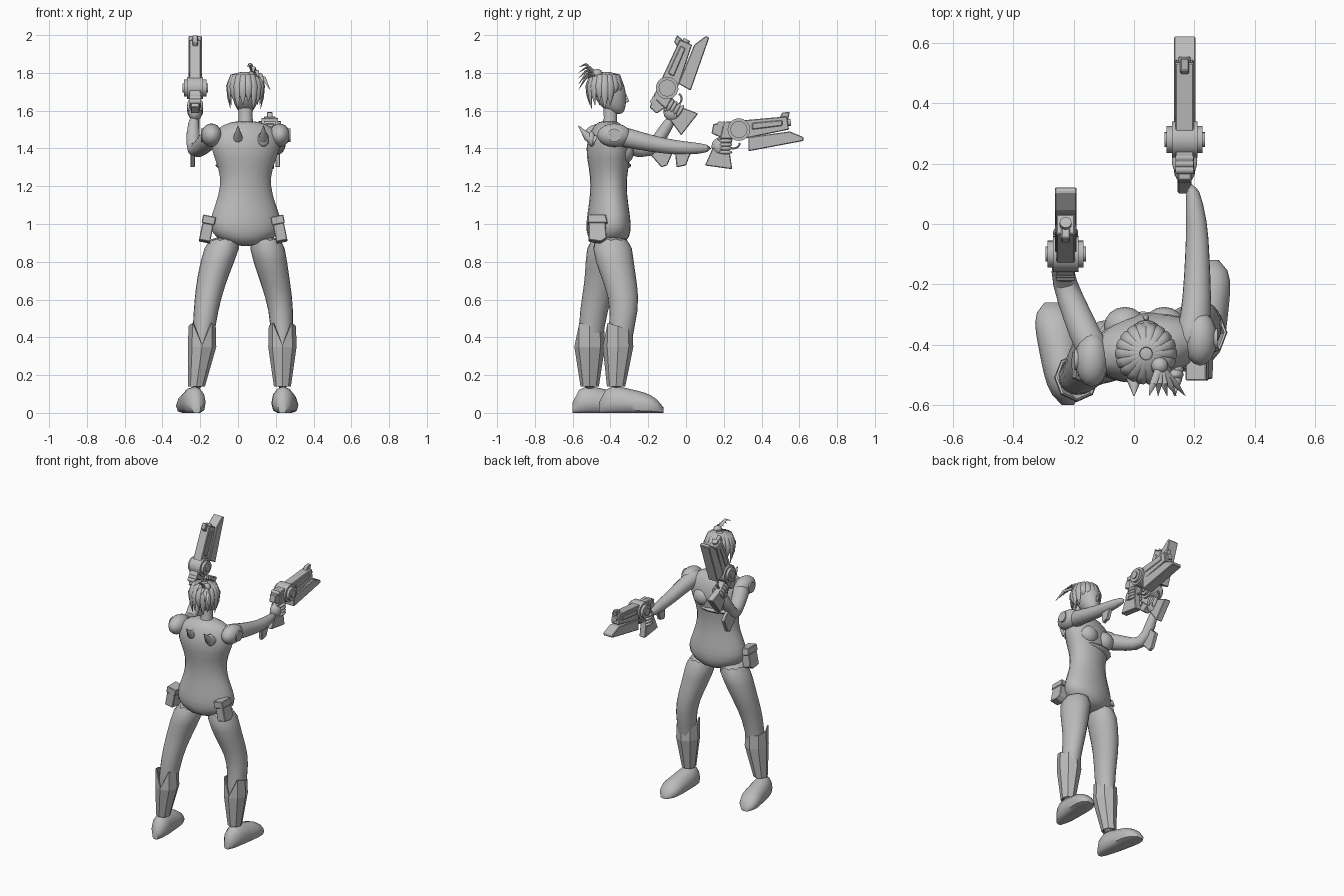
import bpy, bmesh, math
from mathutils import Vector, Matrix

default_cube = bpy.data.objects.get("Cube")
if default_cube:
    bpy.data.objects.remove(default_cube)

colour = (.5, .5, .5, 1)
grey = bpy.data.materials.new("plain_grey")
grey.use_nodes = True
grey.diffuse_color = colour
grey.node_tree.nodes["Principled BSDF"].inputs["Base Color"].default_value = colour

UP = Vector((0, 0, 1))
FORWARD = Vector((0, 1, 0))
ACROSS = Vector((1, 0, 0))
TWISTED = Vector((1, .2, 0))
IDENTITY = Matrix.Identity(4)
smooth_parts = []


def finish(name, bm, matrix=IDENTITY, smooth=True):
    bmesh.ops.recalc_face_normals(bm, faces=bm.faces)
    mesh = bpy.data.meshes.new(name)
    bm.to_mesh(mesh)
    bm.free()
    mesh.materials.append(grey)
    part = bpy.data.objects.new(name, mesh)
    part.matrix_world = matrix
    bpy.context.collection.objects.link(part)
    if smooth:
        smooth_parts.append(part)
    return part


def tube(name, rings, sides=10, axis=None, ref=ACROSS, soft=False,
         smooth=True, matrix=IDENTITY, caps=True):
    """Loft elliptical rings (point, half width, half depth) along a path."""
    bm = bmesh.new()
    points = [Vector(point) for point, width, depth in rings]
    last = len(points) - 1
    grow = 1.06 if soft else 1
    loops = []
    for i, (point, width, depth) in enumerate(rings):
        along = axis or (points[min(i + 1, last)] - points[max(i - 1, 0)]).normalized()
        side = (ref - along * ref.dot(along)).normalized()
        front = along.cross(side)
        angles = [math.tau * k / sides for k in range(sides)]
        loops.append([bm.verts.new(points[i] + grow * (side * width * math.cos(a) + front * depth * math.sin(a)))
                      for a in angles])
    for lower, upper in zip(loops, loops[1:]):
        for k in range(sides):
            bm.faces.new((lower[k - 1], lower[k], upper[k], upper[k - 1]))
    if caps:
        bm.faces.new(loops[0])
        bm.faces.new(loops[last])
    part = finish(name, bm, matrix, smooth)
    if soft:
        modifier = part.modifiers.new("soften", "SUBSURF")
        modifier.levels = modifier.render_levels = 1
    return part


def limb(name, joints, radii, flatness=1, **options):
    return tube(name, [(joint, r, r * flatness) for joint, r in zip(joints, radii)], **options)


def ball(name, centre, radii, matrix=IDENTITY):
    bm = bmesh.new()
    shape = Matrix.Translation(centre) @ Matrix.Diagonal((*radii, 1))
    bmesh.ops.create_uvsphere(bm, u_segments=16, v_segments=10, radius=1, matrix=shape)
    return finish(name, bm, matrix)


def disc(name, centre, radius, width, matrix=IDENTITY):
    bm = bmesh.new()
    shape = Matrix.Translation(centre) @ Matrix.Rotation(math.pi / 2, 4, "Y")
    bmesh.ops.create_cone(bm, cap_ends=True, segments=16, radius1=radius, radius2=radius,
                          depth=width, matrix=shape)
    return finish(name, bm, matrix)


def plate(name, outline, width, matrix=IDENTITY):
    """Extrude a side outline (y, z) across x and chamfer its edges."""
    bm = bmesh.new()
    face = bm.faces.new([bm.verts.new((-width / 2, y, z)) for y, z in outline])
    extruded = bmesh.ops.extrude_face_region(bm, geom=[face])["geom"]
    moved = [item for item in extruded if isinstance(item, bmesh.types.BMVert)]
    bmesh.ops.translate(bm, vec=ACROSS * width, verts=moved)
    bmesh.ops.bevel(bm, geom=bm.edges[:], offset=.004, segments=1, affect="EDGES")
    return finish(name, bm, matrix, smooth=False)


# Torso, neck and head
CENTRE_X = .04
torso = [(.88, .06, .07), (.93, .17, .11), (1, .2, .115), (1.1, .16, .1), (1.2, .13, .09),
         (1.3, .14, .1), (1.4, .19, .12), (1.5, .18, .09), (1.55, .06, .05)]
tube("torso", [((CENTRE_X, -.41, z), width, depth) for z, width, depth in torso],
     sides=12, axis=UP, ref=TWISTED, soft=True)
ball("rib_band", (.03, -.4, 1.31), (.15, .11, .03))
limb("neck", [(CENTRE_X, -.41, 1.5), (CENTRE_X, -.4, 1.56), (CENTRE_X, -.4, 1.66)], (.05, .037, .04), axis=UP)
face = [(-.36, 1.58, .02), (-.38, 1.61, .05), (-.4, 1.66, .07), (-.41, 1.74, .075), (-.42, 1.8, .04)]
limb("head", [(CENTRE_X, y, z) for y, z, radius in face], [radius for y, z, radius in face],
     flatness=1.2, axis=UP, soft=True)
limb("nose", [(CENTRE_X, -.32, 1.69), (CENTRE_X, -.31, 1.65), (CENTRE_X, -.33, 1.64)], (.003, .01, .003))
for x in (-.03, .1):
    ball("chest", (x, -.34, 1.38), (.07, .065, .065))
for x in (0, .135):
    ball("back_socket", (x, -.5, 1.45), (.03, .02, .04))
    limb("back_spike", [(x, -.48, 1.44), (x, -.52, 1.46), (x, -.57, 1.52)], (.03, .024, .002))

# Hair: cap, overlapping locks, knot and loose tail
scalp = Vector((CENTRE_X, -.43, 1.73))
ball("hair_cap", scalp, (.084, .088, .072))
lock_count = 18
for i in range(lock_count):
    angle = math.tau * i / lock_count
    outward = Vector((math.cos(angle), math.sin(angle), 0))
    drop = .04 if outward.y > .6 else .12 - .02 * (i % 3)
    path = [scalp + outward * reach + UP * height for reach, height in
            ((.02, .07), (.075, .055), (.094, 0), (.09, -drop / 2), (.08, -drop))]
    limb("hair_lock", path, (.012, .018, .02, .016, .002), flatness=.5, sides=6,
         ref=outward.cross(UP) + UP * .01)
knot = Vector((.085, -.47, 1.795))
ball("hair_knot", knot, (.028, .028, .026))
for k in range(5):
    tip = Vector((.05 + .03 * k, -.57, 1.83 - .03 * k))
    limb("hair_tail", [knot, knot.lerp(tip, .6) + UP * .03, tip], (.012, .012, .001), flatness=.6, sides=6)

# Legs, boots and feet
left_leg = [(.14, -.4, .95), (.17, -.38, .8), (.2, -.345, .68), (.23, -.32, .55), (.235, -.36, .35), (.235, -.37, .1)]
right_leg = [(-.06, -.41, .95), (-.11, -.43, .8), (-.145, -.45, .68), (-.17, -.49, .55), (-.19, -.51, .35), (-.22, -.51, .1)]
for side, joints, toe_out in (("left", left_leg, .02), ("right", right_leg, -.05)):
    limb(side + "_leg", joints, (.1, .09, .078, .065, .055, .038), flatness=1.13, axis=UP, soft=True)
    shin, ankle = Vector(joints[4]), Vector(joints[5])
    boot = limb(side + "_boot", [ankle + UP * .04, shin, shin + UP * .11], (.045, .075, .072),
                flatness=1.08, sides=8, axis=UP, smooth=False, caps=False)
    # Cuff slopes down to the front and has a notch at the back
    for vertex in boot.data.vertices:
        behind = shin.y - vertex.co.y
        if vertex.co.z > .4:
            vertex.co.z = .36 if behind > .07 else .46 + .3 * behind
    boot.modifiers.new("thickness", "SOLIDIFY").thickness = .008
    rings = []
    steps = 10
    for i in range(steps + 1):
        t = i / steps
        rounding = max(.35, math.sqrt(1 - abs(2 * t - 1) ** 4))
        height = (.165 - .08 * t) * rounding
        centre = ankle + FORWARD * (.34 * t - .09) + ACROSS * toe_out * t
        centre.z = height * .4
        rings.append((centre, (.06 + .016 * t) * rounding, height * .6))
    foot = tube(side + "_foot", rings, sides=12, axis=FORWARD)
    for vertex in foot.data.vertices:
        vertex.co.z = max(vertex.co.z, 0)

# Hip pouches
for side, x, lean in (("left", .22, -.2), ("right", -.165, .2)):
    hang = Matrix.Translation((x, -.47, .97)) @ Matrix.Rotation(lean, 4, "Y")
    plate(side + "_pouch", [(-.045, -.06), (-.045, .07), (.04, .07), (.05, -.05), (.02, -.07)], .06, hang)
    plate(side + "_pouch_flap", [(-.05, .03), (-.05, .075), (.045, .075), (.055, .03)], .07, hang)

# Arms, forearm fins and shoulder pads
arm_radii = (.05, .055, .048, .04, .036, .022)
limb("left_arm", [(.17, -.41, 1.47), (.2, -.36, 1.47), (.21, -.25, 1.44), (.21, -.1, 1.41), (.21, 0, 1.4),
                  (.19, .14, 1.4)], arm_radii, soft=True)
limb("right_arm", [(-.11, -.45, 1.47), (-.14, -.42, 1.46), (-.19, -.3, 1.41), (-.235, -.19, 1.37),
                   (-.24, -.12, 1.49), (-.23, -.06, 1.58)], arm_radii, soft=True)
plate("left_arm_fin", [(-.06, 1.4), (-.05, 1.3), (0, 1.31), (.03, 1.39)], .025, Matrix.Translation(ACROSS * .21))
plate("right_arm_fin", [(-.2, 1.38), (-.13, 1.3), (-.1, 1.31), (-.06, 1.4), (-.12, 1.46)], .025,
      Matrix.Translation(ACROSS * -.24))
for side, centre, outward in (("left", Vector((.22, -.38, 1.47)), ACROSS), ("right", Vector((-.14, -.45, 1.47)), -ACROSS)):
    ball(side + "_shoulder_pad", centre, (.056, .09, .062))
    disc(side + "_shoulder_stud", centre + outward * .045, .035, .024)


# Pistol and the hand holding it, laid out along +y around its drum
def pistol(side, centre, pitch):
    aim = Matrix.Translation(centre) @ Matrix.Rotation(math.radians(pitch), 4, "X")
    outlines = {
        "barrel": (.062, [(-.08, .04), (.255, .07), (.265, 0), (.02, -.05), (-.1, -.05)]),
        "barrel_panel": (.072, [(.07, .035), (.23, .05), (.23, .02), (.07, 0)]),
        "front_sight": (.03, [(.215, .06), (.23, .09), (.27, .094), (.26, .05)]),
        "blade": (.072, [(.05, -.04), (.27, -.01), (.342, -.04), (.342, -.06), (.05, -.115)]),
        "hammer": (.045, [(-.145, -.02), (-.135, .03), (-.07, .035), (-.08, -.05)]),
        "grip": (.046, [(-.11, -.04), (-.03, -.04), (-.05, -.11), (-.035, -.21), (-.18, -.19), (-.14, -.1)]),
    }
    for name, (width, outline) in outlines.items():
        plate(side + "_pistol_" + name, outline, width, aim)
    for radius, width in ((.06, .085), (.045, .12), (.025, .135)):
        disc(side + "_pistol_drum", (0, 0, 0), radius, width, aim)
    for k in range(3):
        disc(side + "_pistol_rear_rib", (0, -.06 - .02 * k, .03), .014, .06, aim)
    limb(side + "_pistol_muzzle", [(0, .25, .036), (0, .275, .037)], (.02, .02), matrix=aim)
    arc = [math.pi * (1 + i / 8) for i in range(9)]
    limb(side + "_pistol_trigger_guard", [(0, .035 * math.cos(a) - .03, .03 * math.sin(a) - .07) for a in arc],
         [.006] * len(arc), sides=6, matrix=aim)
    ball(side + "_hand", (0, -.1, -.09), (.036, .045, .048), aim)
    for k in range(4):
        for x in (-.028, .028):
            ball(side + "_finger", (x, -.07, -.06 - .02 * k), (.014, .035, .011), aim)


pistol("left", (.168, .28, 1.5), pitch=0)
pistol("right", (-.227, -.1, 1.72), pitch=60)

# Soft shading on rounded parts
bpy.ops.object.select_all(action="DESELECT")
for part in smooth_parts:
    part.select_set(True)
bpy.context.view_layer.objects.active = smooth_parts[0]
bpy.ops.object.shade_smooth_by_angle(angle=math.radians(50))
